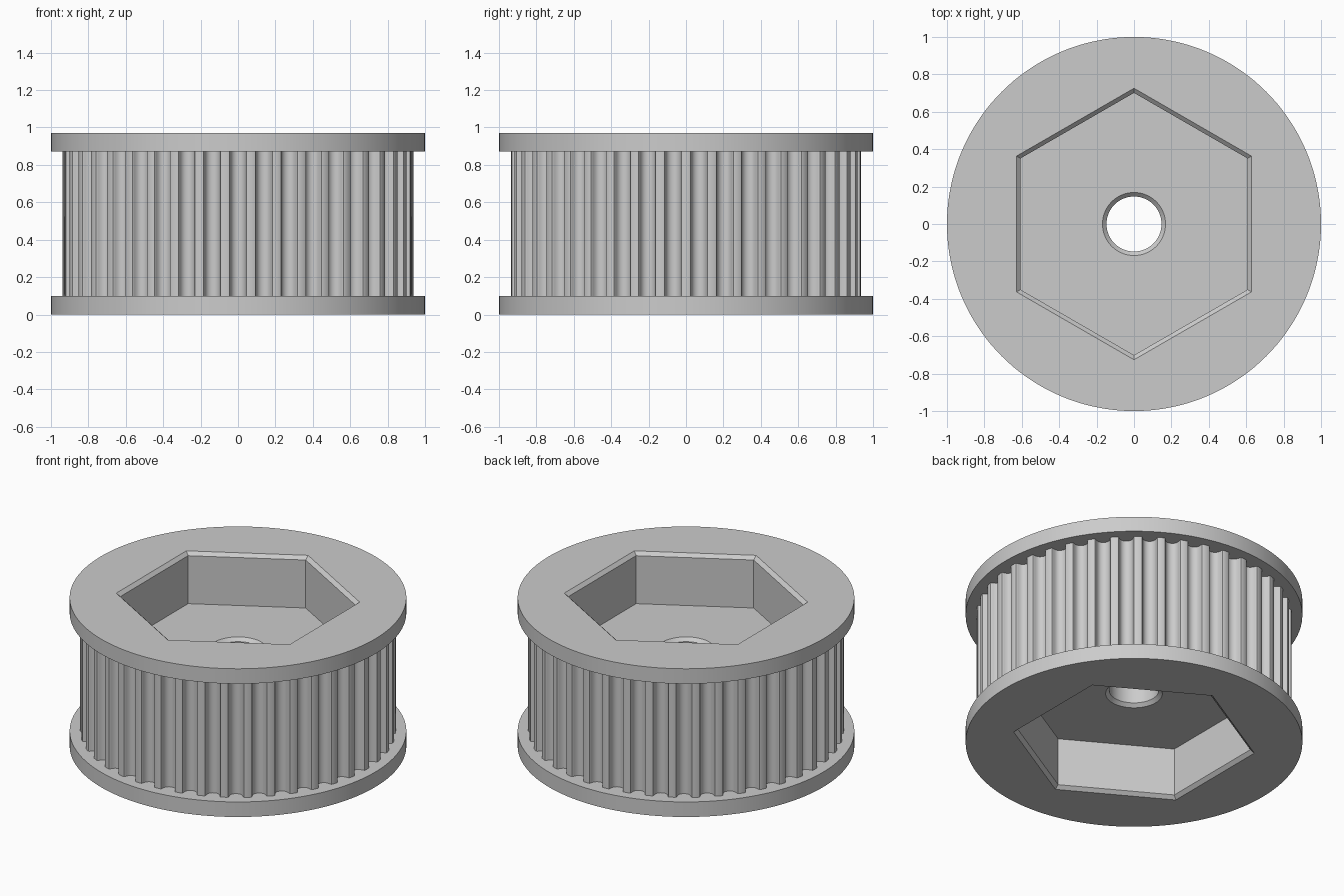
import bpy, bmesh
from math import pi, sin, cos, sqrt

MM = 1 / 14            # design is in millimetres, flange radius 14
TEETH = 42
TIP_R = 13.12
HEIGHT, FLANGE = 13.6, 1.38
POCKET, CHAMFER = 4.7, 0.3
HEX_R = 17 / sqrt(3)   # hexagon, 17 across flats
BORE_R = 2.06

if "Cube" in bpy.data.objects:
    bpy.data.objects.remove(bpy.data.objects["Cube"])

steel = bpy.data.materials.new("grey_metal")
steel.use_nodes = True
grey = (0.6, 0.6, 0.6, 1)
steel.diffuse_color = grey
steel.node_tree.nodes["Principled BSDF"].inputs["Base Color"].default_value = grey


def polygon(radius, sides):
    """Regular outline with a corner on the y axis."""
    return [(radius * cos(pi / 2 + 2 * pi * i / sides),
             radius * sin(pi / 2 + 2 * pi * i / sides)) for i in range(sides)]


def toothed_outline():
    """Round-bottomed belt grooves, one centred on the front."""
    half = [(0.747, 0), (0.648, 0.037), (0.598, 0.13), (0.579, 0.238), (0.547, 0.343),
            (0.505, 0.444), (0.452, 0.54), (0.358, 0.637), (0.248, 0.707), (0.127, 0.75)]
    groove = [(-x, d) for x, d in half] + [(0, 0.765)] + half[::-1]
    points = []
    for i in range(TEETH):
        a = -pi / 2 + 2 * pi * i / TEETH
        for x, depth in groove:
            r = sqrt(TIP_R ** 2 - x * x) - depth
            points.append((r * cos(a) - x * sin(a), r * sin(a) + x * cos(a)))
    return points


def loft(name, sections):
    """Closed solid through stacked (outline, z) sections."""
    bm = bmesh.new()
    rings = [[bm.verts.new((x * MM, y * MM, z * MM)) for x, y in outline]
             for outline, z in sections]
    for low, high in zip(rings, rings[1:]):
        for i in range(len(low)):
            bm.faces.new((low[i - 1], low[i], high[i], high[i - 1]))
    bm.faces.new(rings[0][::-1])
    bm.faces.new(rings[-1])
    bmesh.ops.recalc_face_normals(bm, faces=bm.faces)
    mesh = bpy.data.meshes.new(name)
    bm.to_mesh(mesh)
    bm.free()
    mesh.materials.append(steel)
    obj = bpy.data.objects.new(name, mesh)
    bpy.context.collection.objects.link(obj)
    return obj


def combine(target, tool, operation):
    mod = target.modifiers.new(operation.lower(), 'BOOLEAN')
    mod.operation, mod.object, mod.solver = operation, tool, 'EXACT'
    bpy.context.view_layer.objects.active = target
    bpy.ops.object.modifier_apply(modifier=mod.name)
    bpy.data.objects.remove(tool)


# toothed drum, sunk slightly into both flanges
teeth = toothed_outline()
pulley = loft("toothed_pulley", [(teeth, FLANGE / 2), (teeth, HEIGHT - FLANGE / 2)])

# flanges
disc = polygon(14, 144)
for z in (0, HEIGHT - FLANGE):
    combine(pulley, loft("flange", [(disc, z), (disc, z + FLANGE)]), 'UNION')

# chamfered hexagonal pockets, mirrored top and bottom
wide = HEX_R + 2 * CHAMFER * 2 / sqrt(3)
for flip in (False, True):
    levels = [(HEX_R, POCKET), (HEX_R, CHAMFER), (wide, -CHAMFER)]
    sections = [(polygon(r, 6), HEIGHT - d if flip else d) for r, d in levels]
    combine(pulley, loft("pocket_cutter", sections), 'DIFFERENCE')

# bore through the web, chamfered at both ends
flare = BORE_R + 2 * CHAMFER
levels = [(flare, POCKET - CHAMFER), (BORE_R, POCKET + CHAMFER),
          (BORE_R, HEIGHT - POCKET - CHAMFER), (flare, HEIGHT - POCKET + CHAMFER)]
combine(pulley, loft("bore_cutter", [(polygon(r, 72), z) for r, z in levels]), 'DIFFERENCE')

# smooth the round walls, keep edges crisp
bpy.ops.object.select_all(action='DESELECT')
pulley.select_set(True)
bpy.context.view_layer.objects.active = pulley
bpy.ops.object.shade_smooth_by_angle(angle=pi / 6)
